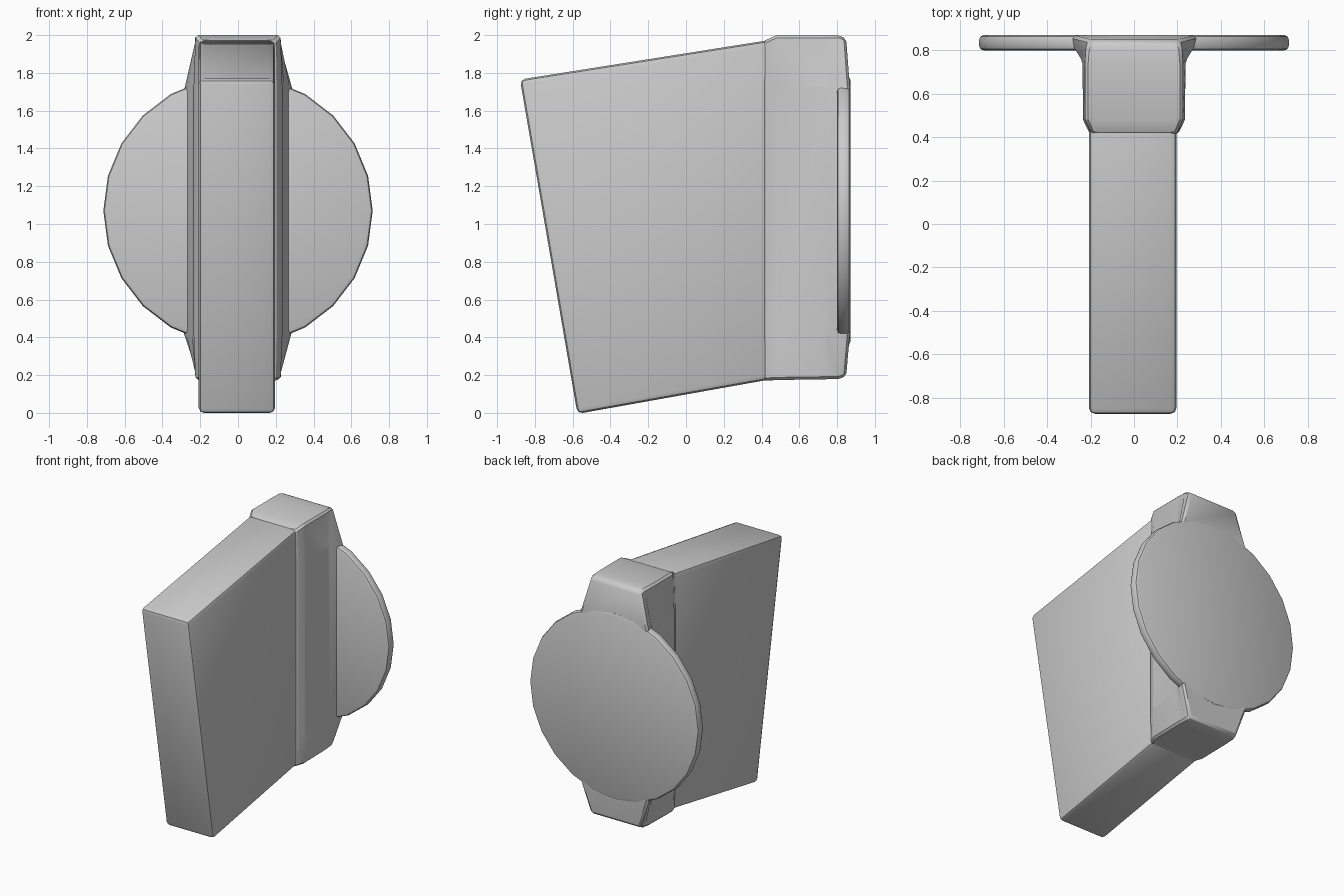
import bpy, bmesh, math

if "Cube" in bpy.data.objects:
    bpy.data.objects.remove(bpy.data.objects["Cube"])


def finish(name, bm, bevel, segments=2, min_angle=0.0):
    """Bevel the hard edges, write the mesh and shade it."""
    bmesh.ops.recalc_face_normals(bm, faces=bm.faces)
    edges = [e for e in bm.edges if e.calc_face_angle(0) > min_angle]
    bmesh.ops.bevel(bm, geom=edges, offset=bevel, segments=segments,
                    profile=0.5, affect='EDGES', clamp_overlap=True)
    me = bpy.data.meshes.new(name)
    bm.to_mesh(me)
    bm.free()
    ob = bpy.data.objects.new(name, me)
    bpy.context.collection.objects.link(ob)
    bpy.ops.object.select_all(action='DESELECT')
    ob.select_set(True)
    bpy.context.view_layer.objects.active = ob
    bpy.ops.object.shade_smooth_by_angle(angle=math.radians(30))
    return ob


# Blade: slanted side profile (y, z) extruded across x
bm = bmesh.new()
profile = [(-0.879, 1.765), (-0.575, -0.005), (0.45, 0.178), (0.45, 1.975)]
face = bm.faces.new([bm.verts.new((-0.208, y, z)) for y, z in profile])
new = bmesh.ops.extrude_face_region(bm, geom=[face])["geom"]
for v in new:
    if isinstance(v, bmesh.types.BMVert):
        v.co.x = 0.196
finish("blade", bm, 0.028)

# Collar: eight-point sections lofted along y, flaring toward the disc
# end y, middle y, end half-width, middle half-width, bottom z, top z
sections = [
    (0.41, 0.41, 0.195, 0.200, 0.170, 1.968),
    (0.48, 0.48, 0.225, 0.235, 0.174, 2.000),
    (0.74, 0.75, 0.225, 0.237, 0.178, 2.000),
    (0.81, 0.81, 0.220, 0.275, 0.180, 2.000),
    (0.848, 0.868, 0.205, 0.285, 0.195, 1.980),
]
bm = bmesh.new()
rings = []
for ye, ym, we, wm, zb, zt in sections:
    half = [(we, ye, zb), (wm, ym, 0.42), (wm, ym, 1.72), (we, ye, zt)]
    rings.append([bm.verts.new(p) for p in half] +
                 [bm.verts.new((-x, y, z)) for x, y, z in reversed(half)])
for a, b in zip(rings, rings[1:]):
    for i in range(8):
        j = (i + 1) % 8
        bm.faces.new((a[i], a[j], b[j], b[i]))
for r in (rings[0], rings[-1]):
    for i in range(3):
        bm.faces.new((r[i], r[i + 1], r[6 - i], r[7 - i]))
finish("collar", bm, 0.014, 1, math.radians(25))

# Disc: low-sided round plate on the back
bm = bmesh.new()
bmesh.ops.create_cone(bm, cap_ends=True, segments=24, radius1=0.713,
                      radius2=0.713, depth=0.07)
for v in bm.verts:
    x, y, z = v.co
    v.co = (x, 0.835 + z, 1.07 + y)
finish("back_disc", bm, 0.02, 2, math.radians(40))
